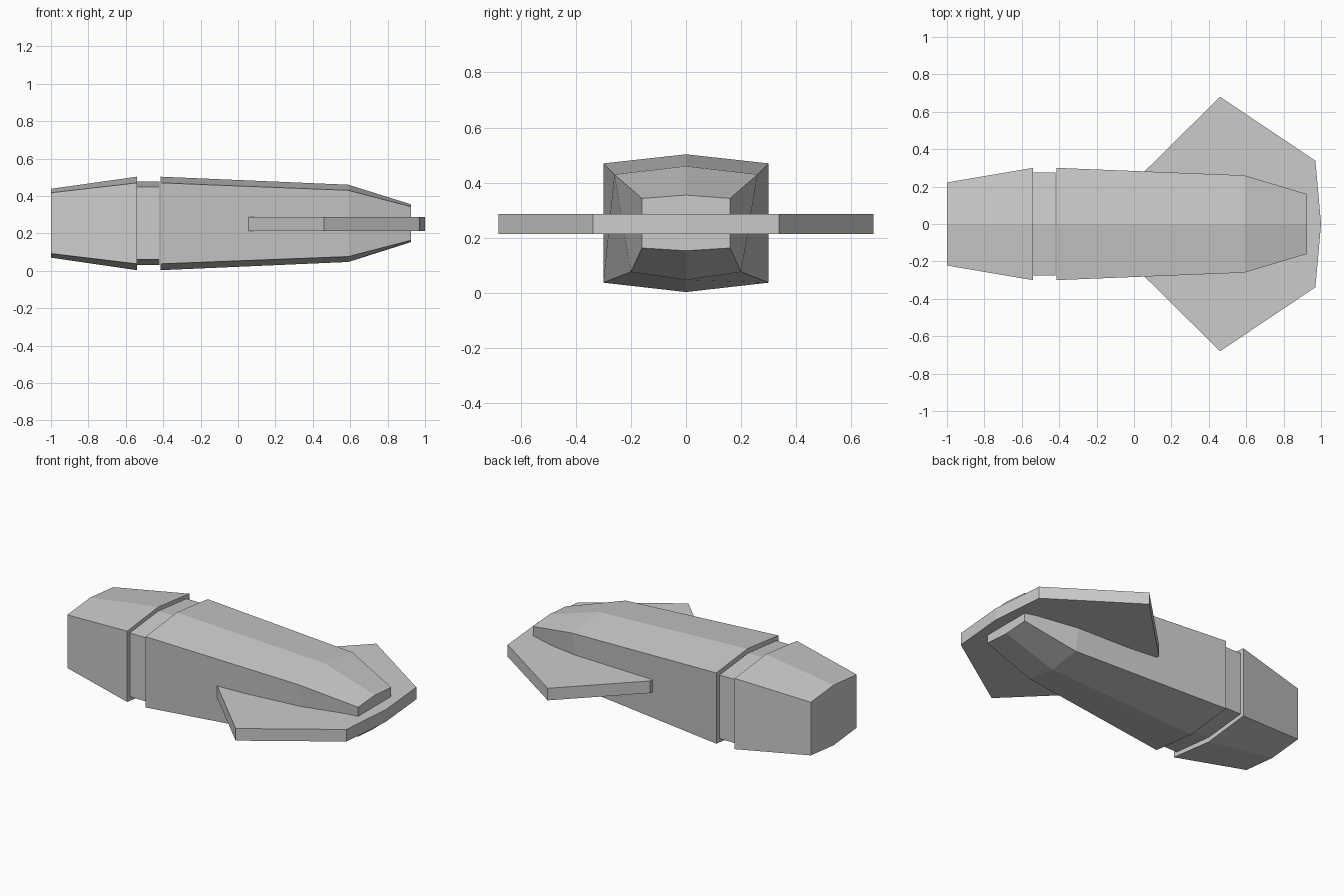
import bpy, bmesh

if "Cube" in bpy.data.objects:
    bpy.data.objects.remove(bpy.data.objects["Cube"])


def finish(name, bm):
    bmesh.ops.recalc_face_normals(bm, faces=bm.faces[:])
    mesh = bpy.data.meshes.new(name)
    bm.to_mesh(mesh)
    bm.free()
    obj = bpy.data.objects.new(name, mesh)
    bpy.context.collection.objects.link(obj)
    return obj


def hull(name, sections):
    """Loft ridged six-sided sections:
    x, upper half width, lower half width, ridge, shoulder, lower edge, keel."""
    bm = bmesh.new()
    rings = []
    for x, w, wl, top, sh, lo, keel in sections:
        pts = [(0, top), (w, sh), (wl, lo), (0, keel), (-wl, lo), (-w, sh)]
        rings.append([bm.verts.new((x, y, z)) for y, z in pts])
    for a, b in zip(rings, rings[1:]):
        for i in range(6):
            j = (i + 1) % 6
            bm.faces.new((a[i], a[j], b[j], b[i]))
    bm.faces.new(rings[0])
    bm.faces.new(rings[-1])
    return finish(name, bm)


# Rear block, recessed neck and main tapered body
hull("rear_block", [(-1.0, .222, .222, .438, .417, .092, .07),
                    (-.54, .30, .30, .503, .47, .037, .003)])
hull("neck", [(-.54, .275, .275, .478, .449, .06, .032),
              (-.42, .275, .275, .478, .449, .06, .032)])
hull("main_body", [(-.415, .30, .30, .503, .47, .037, .003),
                   (.59, .26, .20, .46, .43, .076, .047),
                   (.925, .16, .16, .355, .343, .163, .153)])

# Flat fin plate through the body, mirrored across the centre line
half = [(.05, .275), (.46, .68), (.97, .338)]
outline = half + [(1.0, 0)] + [(x, -y) for x, y in reversed(half)]
bm = bmesh.new()
base = bm.faces.new([bm.verts.new((x, y, .213)) for x, y in outline])
ext = bmesh.ops.extrude_face_region(bm, geom=[base])
for v in ext["geom"]:
    if isinstance(v, bmesh.types.BMVert):
        v.co.z = .287
finish("fin_plate", bm)
